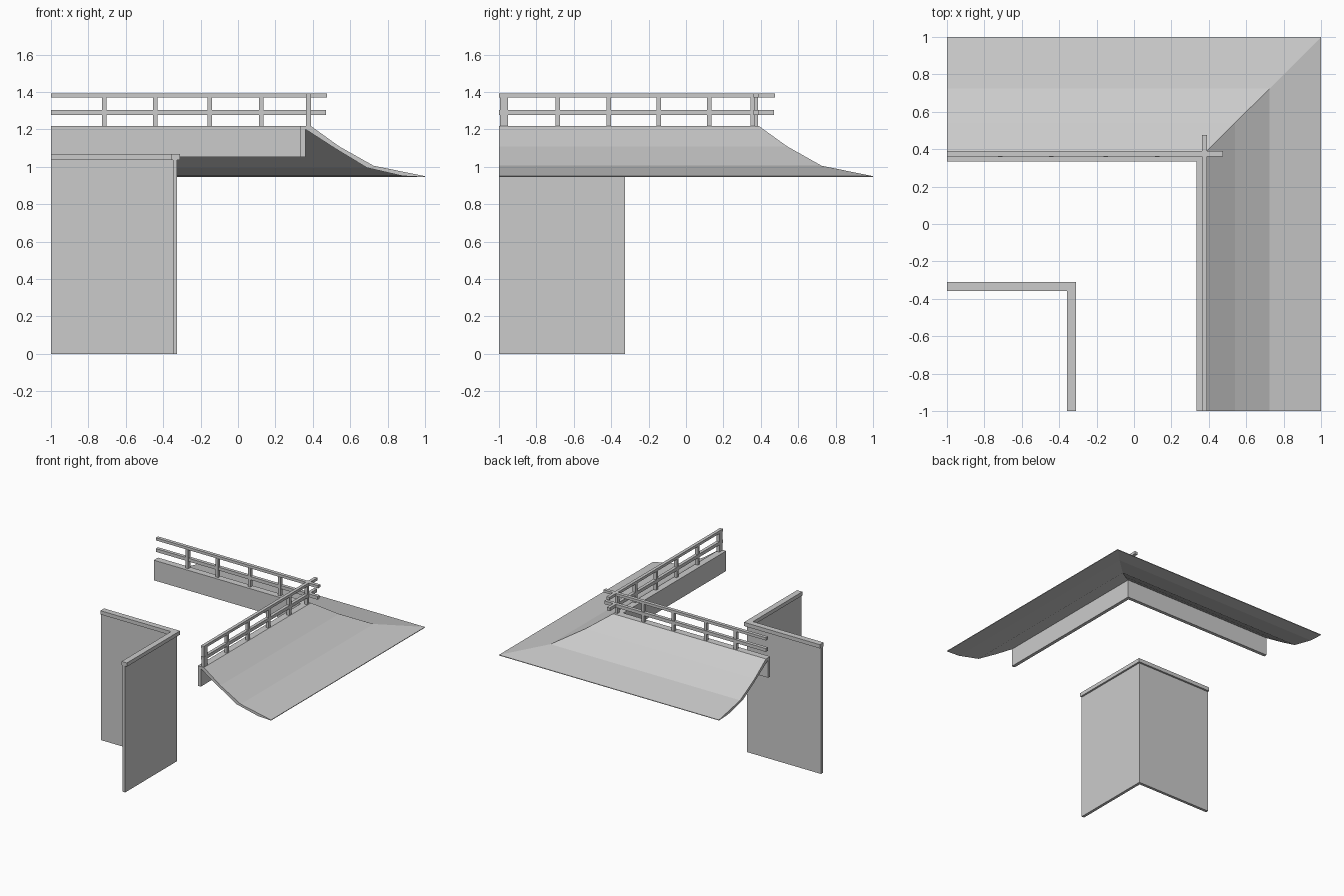
import bpy

if "Cube" in bpy.data.objects:
    bpy.data.objects.remove(bpy.data.objects["Cube"])


def make_mesh(name, verts, faces):
    mesh = bpy.data.meshes.new(name)
    mesh.from_pydata(verts, [], faces)
    obj = bpy.data.objects.new(name, mesh)
    bpy.context.collection.objects.link(obj)
    return obj


def corner_sweep(name, profile):
    """Sweep a closed (offset, z) profile, clockwise, around the mitred L corner."""
    n = len(profile)
    verts = [(-1, d, z) for d, z in profile]
    verts += [(d, d, z) for d, z in profile]
    verts += [(d, -1, z) for d, z in profile]
    faces = [tuple(range(n)), tuple(reversed(range(2 * n, 3 * n)))]
    for s in (0, n):
        for i in range(n):
            j = (i + 1) % n
            faces.append((s + j, s + i, s + n + i, s + n + j))
    obj = make_mesh(name, verts, faces)
    # consistent outward normals
    import bmesh
    bm = bmesh.new()
    bm.from_mesh(obj.data)
    bmesh.ops.recalc_face_normals(bm, faces=bm.faces)
    bm.to_mesh(obj.data)
    bm.free()
    return obj


def rect(d0, d1, z0, z1):
    return [(d0, z0), (d0, z1), (d1, z1), (d1, z0)]


def box(name, x0, x1, y0, y1, z0, z1):
    verts = [(x, y, z) for x in (x0, x1) for y in (y0, y1) for z in (z0, z1)]
    faces = [(0, 1, 3, 2), (4, 6, 7, 5), (0, 4, 5, 1),
             (2, 3, 7, 6), (0, 2, 6, 4), (1, 5, 7, 3)]
    return make_mesh(name, verts, faces)


# Lower wall and its coping
corner_sweep("wall", rect(-0.348, -0.325, 0, 1.037))
corner_sweep("wall_coping", rect(-0.358, -0.31, 1.037, 1.068))

# Upper fascia board behind the roof
corner_sweep("fascia", rect(0.335, 0.362, 1.053, 1.218))

# Flared skirt roof with a mitred hip
corner_sweep("skirt_roof", [
    (0.362, 1.218), (0.39, 1.218), (0.54, 1.11), (0.725, 1.006), (1, 0.95),
    (1, 0.945), (0.88, 0.951), (0.69, 0.995), (0.52, 1.098), (0.362, 1.2)])

# Railing: crossing rails on both arms
for label, z0, z1, end in (("top", 1.37, 1.392, 0.475), ("middle", 1.276, 1.303, 0.47)):
    box(label + "_rail_back", -1, end, 0.362, 0.39, z0, z1)
    box(label + "_rail_side", 0.364, 0.39, -1, end, z0, z1)

# Railing posts
for x in (-0.715, -0.443, -0.15, 0.124):
    box("post_back", x - 0.012, x + 0.012, 0.358, 0.385, 1.21, 1.372)
for y in (-0.685, -0.412, -0.146, 0.125, 0.357):
    box("post_side", 0.364, 0.389, y - 0.012, y + 0.012, 1.21, 1.372)
box("end_post", 0.364, 0.389, -0.995, -0.952, 1.21, 1.372)
